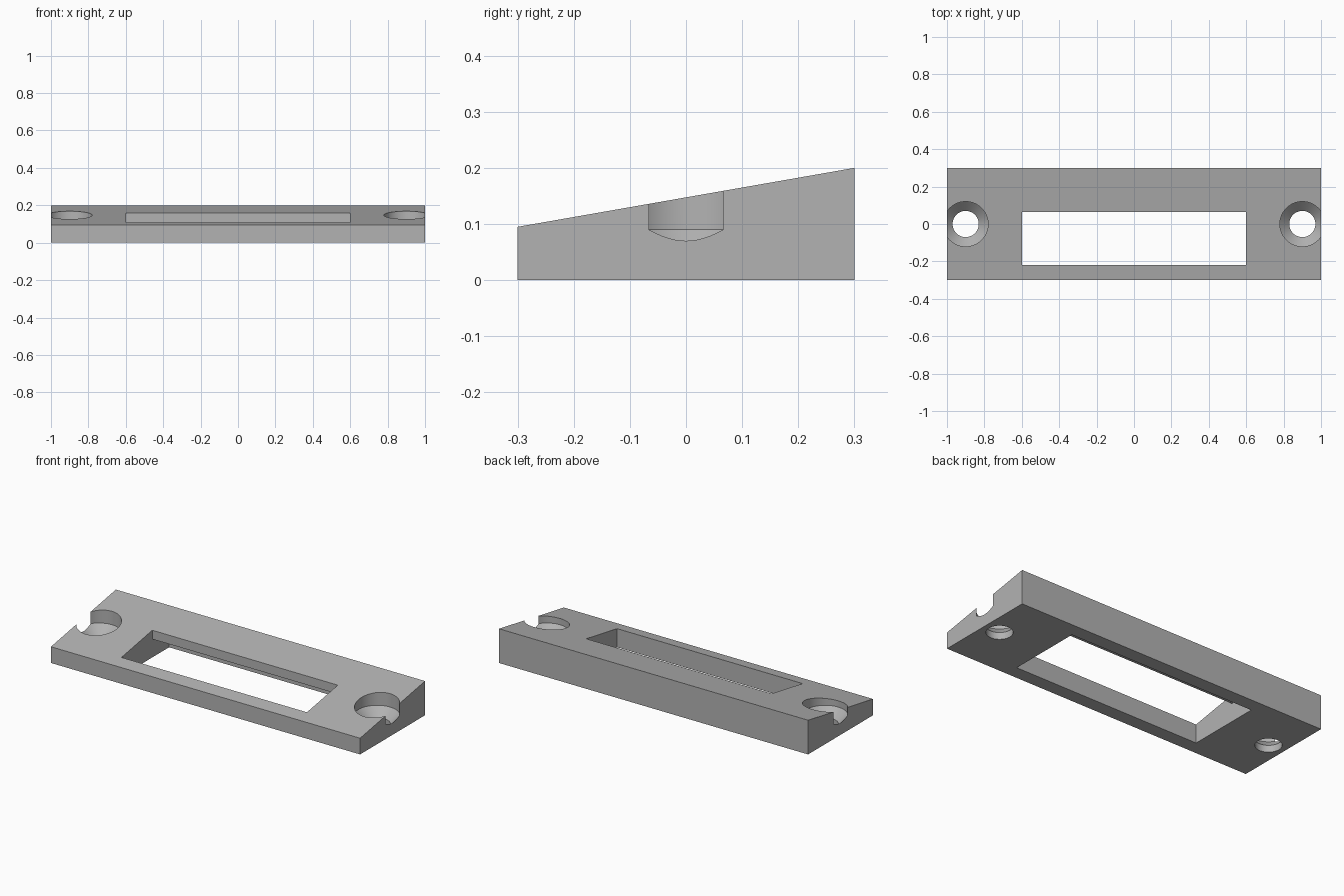
import bpy
import bmesh
import math

cube = bpy.data.objects.get("Cube")
if cube:
    bpy.data.objects.remove(cube, do_unlink=True)

grey = bpy.data.materials.new("plain grey")
grey.use_nodes = True
colour = (0.45, 0.45, 0.45, 1)
grey.diffuse_color = colour
grey.node_tree.nodes["Principled BSDF"].inputs["Base Color"].default_value = colour


def make_object(name, bm):
    bmesh.ops.recalc_face_normals(bm, faces=bm.faces)
    mesh = bpy.data.meshes.new(name)
    bm.to_mesh(mesh)
    bm.free()
    mesh.materials.append(grey)
    obj = bpy.data.objects.new(name, mesh)
    bpy.context.collection.objects.link(obj)
    return obj


def extrude_along_x(name, profile, half_width):
    """Extrude a (y, z) side profile across the width."""
    bm = bmesh.new()
    face = bm.faces.new([bm.verts.new((-half_width, y, z)) for y, z in profile])
    moved = bmesh.ops.extrude_face_region(bm, geom=[face])["geom"]
    verts = [v for v in moved if isinstance(v, bmesh.types.BMVert)]
    bmesh.ops.translate(bm, verts=verts, vec=(2 * half_width, 0, 0))
    return make_object(name, bm)


def revolve(name, profile, x, sides=64):
    """Stack rings of (radius, z) into a closed round solid."""
    bm = bmesh.new()
    rings = []
    for r, z in profile:
        angles = [2 * math.pi * i / sides for i in range(sides)]
        rings.append([bm.verts.new((x + r * math.cos(a), r * math.sin(a), z)) for a in angles])
    for low, high in zip(rings, rings[1:]):
        for i in range(sides):
            j = (i + 1) % sides
            bm.faces.new((low[i], low[j], high[j], high[i]))
    bm.faces.new(rings[0])
    bm.faces.new(rings[-1])
    return make_object(name, bm)


# Sloping wedge body
plate = extrude_along_x("wedge_plate", [(-0.3, 0), (0.3, 0), (0.3, 0.2), (-0.3, 0.095)], 1)

# Window that widens underneath, behind the rear lip
cutters = [extrude_along_x("window_cutter", [
    (-0.22, -0.1), (0.22, -0.1), (0.22, 0.107),
    (0.065, 0.107), (0.065, 0.3), (-0.22, 0.3)], 0.6)]

# Countersunk screw holes that break through both ends
screw_hole = [(0.07, -0.1), (0.07, 0.04), (0.12, 0.09), (0.12, 0.3)]
for side, x in (("right", -0.9), ("left", 0.9)):
    cutters.append(revolve(side + "_screw_hole_cutter", screw_hole, x))

# Cut the openings and discard the helpers
bpy.ops.object.select_all(action="DESELECT")
plate.select_set(True)
bpy.context.view_layer.objects.active = plate
for cutter in cutters:
    cutter.hide_render = True
    mod = plate.modifiers.new(cutter.name, "BOOLEAN")
    mod.operation = "DIFFERENCE"
    mod.solver = "EXACT"
    mod.object = cutter
    bpy.ops.object.modifier_apply(modifier=mod.name)
    bpy.data.objects.remove(cutter, do_unlink=True)

bpy.ops.object.shade_smooth_by_angle(angle=math.radians(30))
